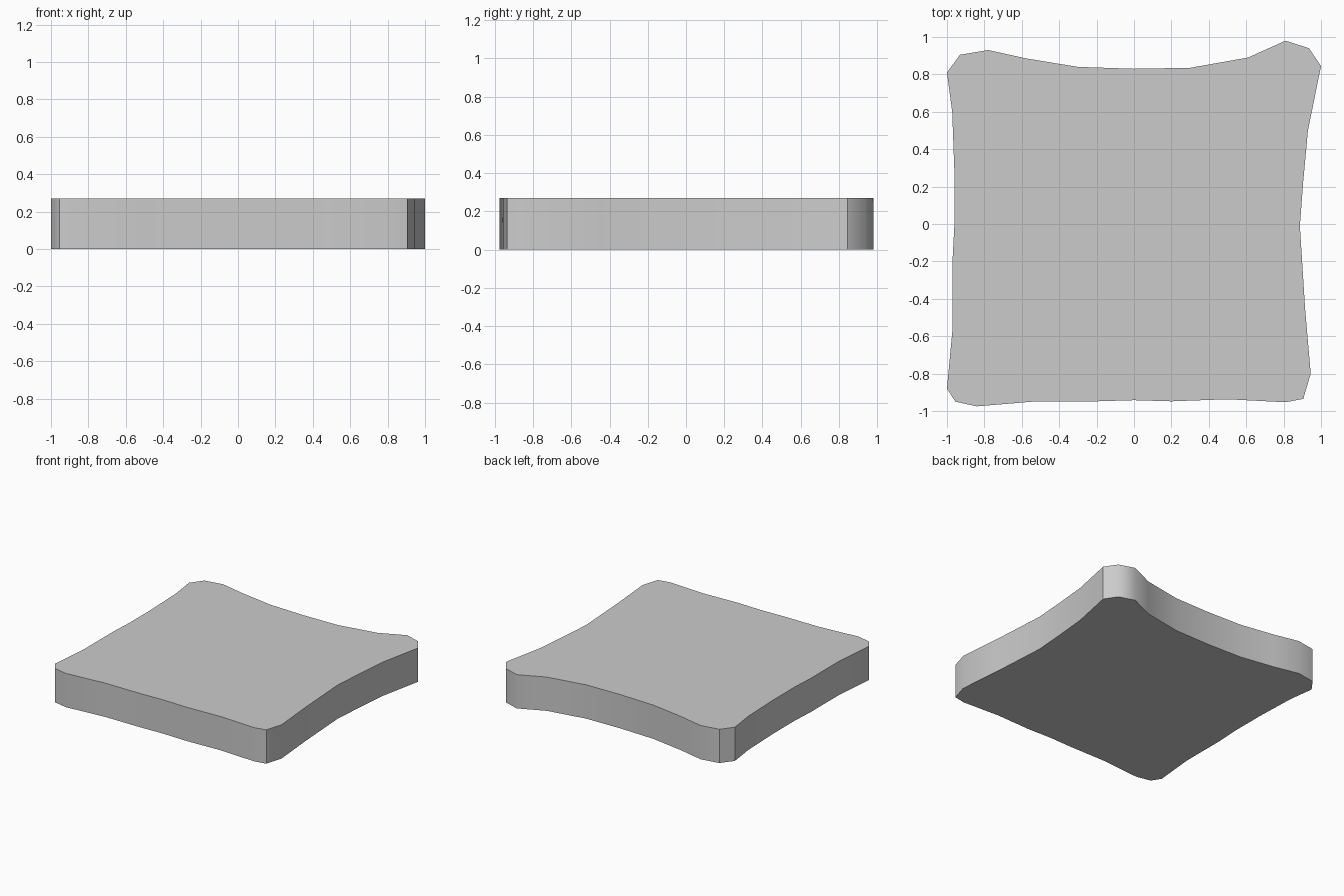
import bpy, bmesh, math

if "Cube" in bpy.data.objects:
    bpy.data.objects.remove(bpy.data.objects["Cube"])

HEIGHT = 0.27

# Slab outline seen from above, one list per side, clockwise
back = [(-1.0, 0.81), (-0.93, 0.905), (-0.78, 0.93), (-0.575, 0.885), (-0.30, 0.84),
        (0.0, 0.83), (0.30, 0.835), (0.61, 0.89), (0.81, 0.98), (0.935, 0.94)]
right = [(1.0, 0.845), (0.93, 0.50), (0.905, 0.23), (0.887, -0.01), (0.915, -0.455),
         (0.945, -0.80)]
front = [(0.905, -0.935), (0.81, -0.953), (0.50, -0.937), (0.20, -0.948), (0.0, -0.942),
         (-0.20, -0.948), (-0.52, -0.948), (-0.84, -0.975), (-0.955, -0.95)]
left = [(-1.0, -0.88), (-0.97, -0.56), (-0.97, -0.19), (-0.96, 0.0), (-0.96, 0.27),
        (-0.972, 0.60)]
outline = (back + right + front + left)[::-1]

# Extrude the outline into a flat slab
bm = bmesh.new()
base = bm.faces.new([bm.verts.new((x, y, 0)) for x, y in outline])
top = bmesh.ops.extrude_face_region(bm, geom=[base], use_keep_orig=True)
bmesh.ops.translate(bm, vec=(0, 0, HEIGHT),
                    verts=[v for v in top["geom"] if isinstance(v, bmesh.types.BMVert)])
bmesh.ops.recalc_face_normals(bm, faces=bm.faces)
mesh = bpy.data.meshes.new("slab")
bm.to_mesh(mesh)
bm.free()

slab = bpy.data.objects.new("slab", mesh)
bpy.context.collection.objects.link(slab)

# Smooth rim, crisp top and bottom edges
bpy.context.view_layer.objects.active = slab
slab.select_set(True)
bpy.ops.object.shade_smooth_by_angle(angle=math.radians(42))
